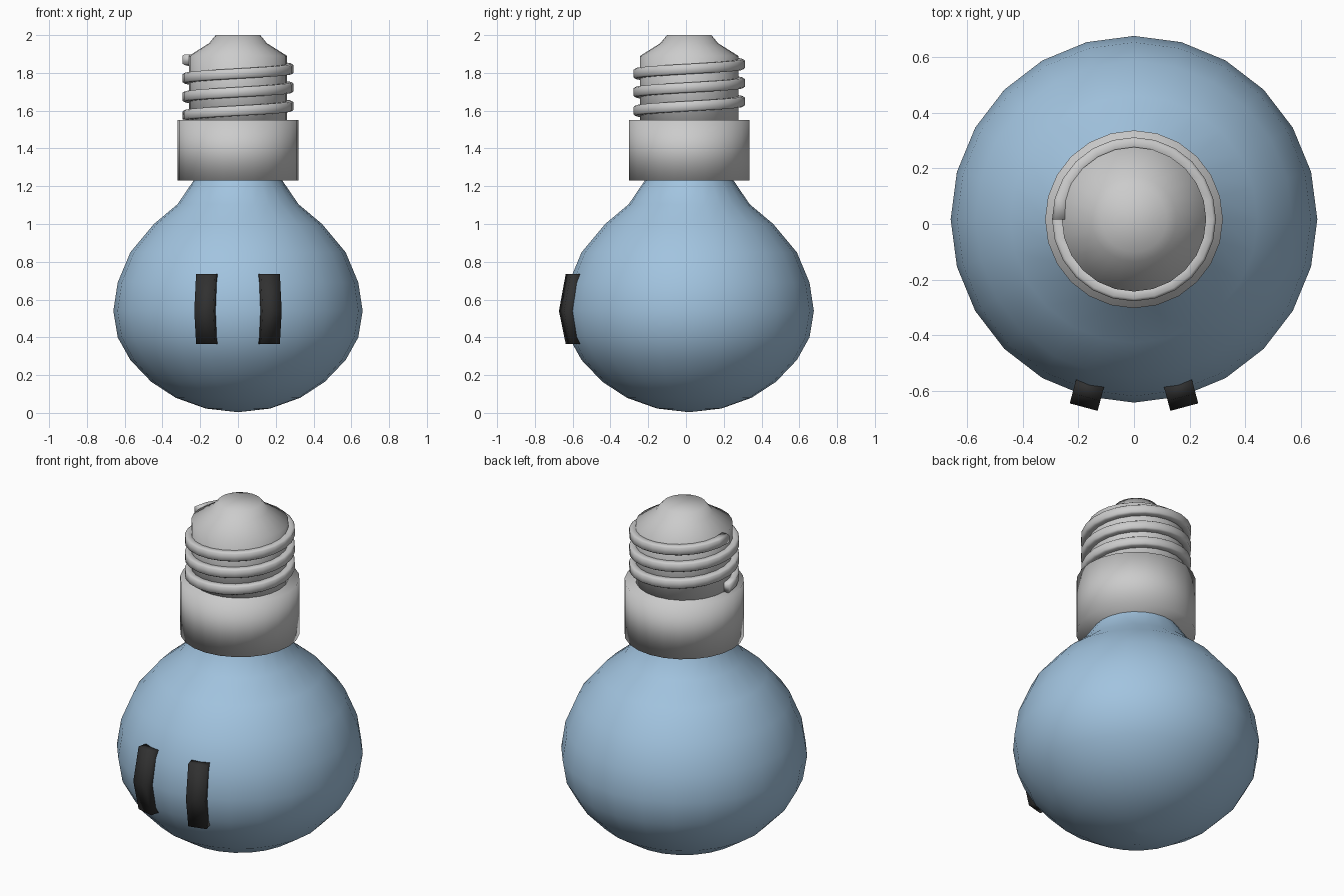
import bpy, bmesh
from math import sin, cos, pi, radians
from mathutils import Vector

if "Cube" in bpy.data.objects:
    bpy.data.objects.remove(bpy.data.objects["Cube"])

CY = 0.017     # axis of the lamp in y
SIDES = 24


def material(name, rgb):
    m = bpy.data.materials.new(name)
    m.diffuse_color = (*rgb, 1)
    m.use_nodes = True
    m.node_tree.nodes["Principled BSDF"].inputs["Base Color"].default_value = m.diffuse_color
    return m


def finish(bm, name, mat=None):
    bmesh.ops.recalc_face_normals(bm, faces=bm.faces)
    for f in bm.faces:
        f.smooth = True
    me = bpy.data.meshes.new(name)
    bm.to_mesh(me)
    bm.free()
    ob = bpy.data.objects.new(name, me)
    bpy.context.collection.objects.link(ob)
    if mat:
        me.materials.append(mat)
    return ob


def loft(bm, rings):
    """Skin a list of closed rings and cap both ends."""
    vs = [[bm.verts.new(p) for p in ring] for ring in rings]
    n = len(vs[0])
    for a, b in zip(vs, vs[1:]):
        for i in range(n):
            j = (i + 1) % n
            bm.faces.new((a[i], a[j], b[j], b[i]))
    bm.faces.new(vs[0])
    bm.faces.new(vs[-1])


def polar(r, a, z):
    return Vector((r * cos(a), CY + r * sin(a), z))


def lathe(name, profile, mat=None):
    bm = bmesh.new()
    loft(bm, [[polar(r, 2 * pi * i / SIDES, z) for i in range(SIDES)]
              for r, z in profile])
    bmesh.ops.remove_doubles(bm, verts=bm.verts, dist=0.001)
    return finish(bm, name, mat)


blue = material("blue_glass", (0.36, 0.55, 0.74))
black = material("dark_eye", (0.03, 0.03, 0.03))

# Glass bulb
lathe("bulb", [(0.012, 0.005), (0.17, 0.023), (0.33, 0.08), (0.46, 0.165),
               (0.57, 0.28), (0.637, 0.40), (0.66, 0.54), (0.637, 0.69),
               (0.57, 0.85), (0.445, 1.0), (0.32, 1.105), (0.235, 1.23),
               (0.22, 1.30)], blue)

# Collar and screw core
lathe("collar", [(0.32, 1.23), (0.32, 1.55)])
lathe("screw_core", [(0.26, 1.50), (0.26, 1.89), (0.153, 1.957),
                     (0.118, 2.0)])

# Helical thread, three turns starting and ending on the left side
section = [(0.24, -0.027), (0.285, -0.027), (0.295, -0.02),
           (0.295, 0.02), (0.285, 0.027), (0.24, 0.027)]
turns = 3
bm = bmesh.new()
loft(bm, [[polar(r, pi + 2 * pi * k / SIDES,
                 1.575 + 0.295 * k / (turns * SIDES) + dz)
           for r, dz in section] for k in range(turns * SIDES + 1)])
finish(bm, "screw_thread")

# Bent rectangular eyes lying on the bulb, 15 degrees either side of front
for side, label in ((-1, "left"), (1, "right")):
    a = radians(-90 + 15 * side)
    out = Vector((cos(a), sin(a), 0))
    across = Vector((-sin(a), cos(a), 0))
    bm = bmesh.new()
    rings = []
    for z, r_in, r_out in ((0.365, 0.595, 0.663), (0.54, 0.63, 0.70),
                           (0.735, 0.60, 0.663)):
        rings.append([Vector((0, CY, z)) + out * r + across * w
                      for r, w in ((r_in, -0.052), (r_out, -0.052),
                                   (r_out, 0.052), (r_in, 0.052))])
    loft(bm, rings)
    finish(bm, label + "_eye", black)
